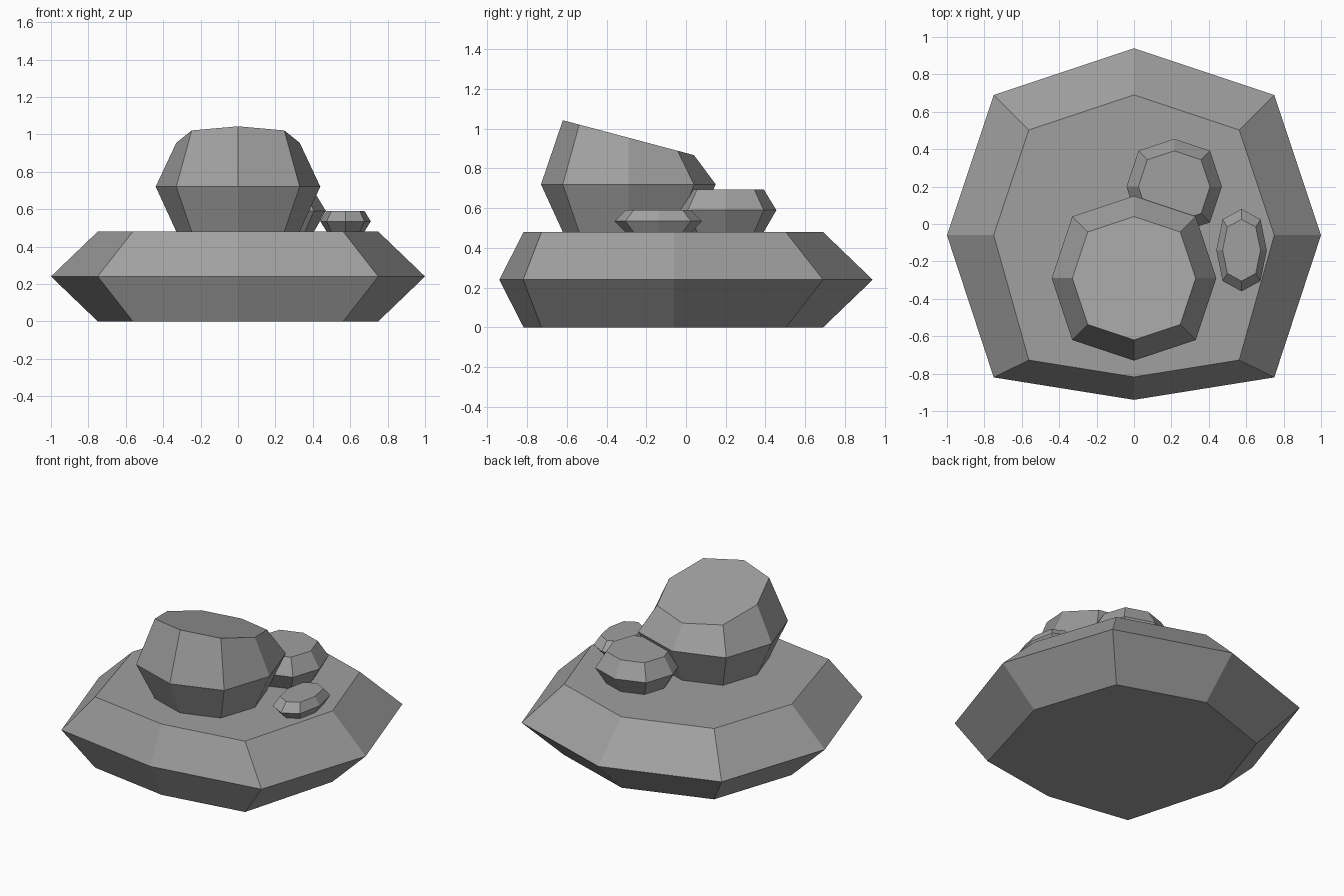
import bpy
import bmesh
from mathutils import Vector

cube = bpy.data.objects.get("Cube")
if cube:
    bpy.data.objects.remove(cube)

STONE = (0.35, 0.35, 0.35, 1.0)
stone = bpy.data.materials.new("stone_grey")
stone.use_nodes = True
stone.diffuse_color = STONE
stone.node_tree.nodes["Principled BSDF"].inputs["Base Color"].default_value = STONE

DIAG = 0.75  # corner reach of the eight-sided outline
TAPER = 0.75  # size of the top and bottom relative to the waist


def outline(front=1.0, front_diag=DIAG):
    """Unit eight-sided outline, counter-clockwise from the left."""
    half = [(0, 1), (-DIAG, DIAG), (-1, 0), (-DIAG, -front_diag), (0, -front)]
    mirrored = [(-x, y) for x, y in half[1:-1]]
    return half + mirrored[::-1]


def rock(name, centre, radius, heights, slope=0.0, waist=None, cap=None):
    """Three stacked rings; the top ring leans by slope along y."""
    waist = waist or outline()
    cap = cap or [(x * TAPER, y * TAPER) for x, y in waist]
    bm = bmesh.new()
    rings = []
    for shape, z, lean in zip((cap, waist, cap), heights, (0, 0, slope)):
        ring = []
        for x, y in shape:
            dx, dy = x * radius[0], y * radius[1]
            ring.append(bm.verts.new(Vector((centre[0] + dx, centre[1] + dy, z + lean * dy))))
        rings.append(ring)
    for low, high in zip(rings, rings[1:]):
        for i in range(len(low)):
            j = (i + 1) % len(low)
            bm.faces.new((low[i], low[j], high[j], high[i]))
    bm.faces.new(rings[0][::-1])
    bm.faces.new(rings[-1])
    bmesh.ops.recalc_face_normals(bm, faces=bm.faces)
    mesh = bpy.data.meshes.new(name)
    bm.to_mesh(mesh)
    bm.free()
    mesh.materials.append(stone)
    obj = bpy.data.objects.new(name, mesh)
    bpy.context.collection.objects.link(obj)
    return obj


# Broad slab with a blunter front
slab_cap = [(x * TAPER, y * TAPER) for x, y in outline(1.01, 0.89)]
rock("base_slab", (0, -0.06), (1, 1), (0, 0.24, 0.48),
     waist=outline(0.88, 0.76), cap=slab_cap)

# Boulders resting on the slab
rock("large_boulder", (0, -0.29), (0.44, 0.44), (0.48, 0.72, 0.955), slope=-0.266)
rock("medium_boulder", (0.215, 0.2), (0.255, 0.255), (0.48, 0.59, 0.695))
rock("small_boulder", (0.575, -0.14), (0.135, 0.22), (0.48, 0.535, 0.59))
